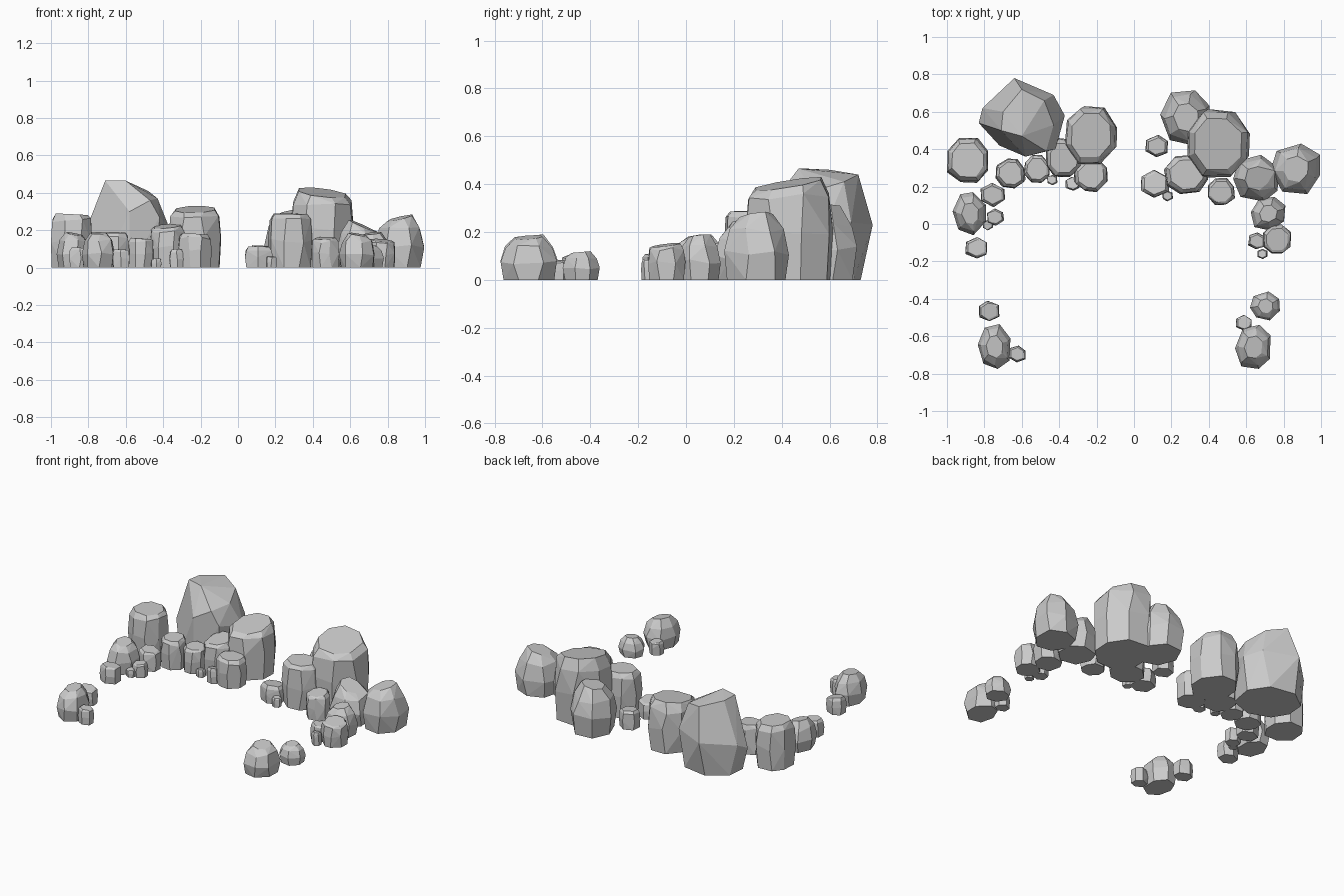
import bpy, bmesh, math, random

if "Cube" in bpy.data.objects:
    bpy.data.objects.remove(bpy.data.objects["Cube"])

random.seed(7)

# Ring profiles: (height fraction, radius fraction)
BLOCK = [(0, .94), (.5, 1.0), (.88, .94), (1, .76)]
PEAK = [(0, .88), (.42, 1.0), (.78, .83), (1, .50)]


def hull_object(name, pts, box=None):
    """Faceted convex stone from points, optionally fitted to (cx, cy, wx, wy, h)."""
    if box:
        cx, cy, wx, wy, h = box
        lo = [min(p[i] for p in pts) for i in range(3)]
        hi = [max(p[i] for p in pts) for i in range(3)]
        f = [[(p[i] - lo[i]) / (hi[i] - lo[i]) for i in range(3)] for p in pts]
        pts = [(cx + (a - .5) * wx, cy + (b - .5) * wy, c * h) for a, b, c in f]
    bm = bmesh.new()
    for p in pts:
        bm.verts.new(p)
    bmesh.ops.convex_hull(bm, input=bm.verts[:])
    bmesh.ops.delete(bm, geom=[v for v in bm.verts if not v.link_faces], context='VERTS')
    bmesh.ops.dissolve_limit(bm, angle_limit=math.radians(4), verts=bm.verts[:], edges=bm.edges[:])
    bmesh.ops.recalc_face_normals(bm, faces=bm.faces[:])
    me = bpy.data.meshes.new(name)
    bm.to_mesh(me)
    bm.free()
    ob = bpy.data.objects.new(name, me)
    bpy.context.collection.objects.link(ob)
    return ob


def rock(name, box, profile, n, square, tilt=(0, 0)):
    """Stack jittered polygon rings; square > 0 pushes the plan towards a chamfered box."""
    pts = []
    start = math.pi / n + random.uniform(-.12, .12)
    wob = [random.uniform(.93, 1.04) for _ in range(n)]
    for k, (zf, rf) in enumerate(profile):
        for i in range(n):
            a = start + 2 * math.pi * i / n + random.uniform(-.1, .1)
            c, s = math.cos(a), math.sin(a)
            r = rf * wob[i] * (1 + square * (1 / max(abs(c), abs(s)) - 1))
            x, y = r * c, r * s
            z = zf
            if k == len(profile) - 1:
                z += tilt[0] * x + tilt[1] * y
            elif k:
                z += random.uniform(-.05, .05)
            pts.append((x, y, z))
    hull_object(name, pts, box)


# Large left boulder with a ridge that slopes down to the right
hull_object("great_boulder", [
    (-.78, .52, 0), (-.77, .64, 0), (-.65, .73, 0), (-.48, .70, 0), (-.40, .58, 0),
    (-.43, .42, 0), (-.58, .37, 0), (-.72, .42, 0),
    (-.83, .54, .16), (-.81, .62, .2), (-.64, .78, .23), (-.43, .69, .24), (-.37, .58, .22),
    (-.42, .40, .27), (-.58, .36, .3),
    (-.71, .50, .465), (-.70, .60, .46), (-.60, .47, .465), (-.60, .72, .44),
    (-.48, .66, .41), (-.43, .53, .37), (-.47, .39, .36)])

# Flat-topped blocks: centre x, centre y, width, depth, height
blocks = [
    (-.89, .34, .22, .24, .29), (-.23, .475, .28, .31, .33), (-.375, .355, .19, .21, .235),
    (-.66, .27, .16, .16, .19), (-.52, .295, .14, .15, .16), (-.23, .26, .18, .18, .185),
    (.452, .432, .335, .365, .43), (.28, .265, .24, .21, .29), (.467, .173, .145, .145, .165),
    (.765, -.08, .15, .155, .155)]
for i, b in enumerate(blocks):
    t = (random.uniform(-.06, .06), random.uniform(-.02, .09))
    rock(f"block_stone_{i + 1}", b, BLOCK, 8, .45, t)

# Tapering stones with narrow tops, then their top tilt in x
peaks = [
    (-.88, .055, .18, .23, .19), (-.748, -.655, .175, .24, .19), (.275, .567, .27, .295, .315),
    (.65, .245, .24, .25, .255), (.863, .295, .265, .27, .285), (.717, .055, .185, .18, .19),
    (.635, -.657, .19, .235, .187), (.70, -.438, .16, .155, .12)]
tilts = [-.1, 0, .1, -.25, .12, .05, -.1, 0]
for i, (b, t) in enumerate(zip(peaks, tilts)):
    rock(f"tapered_stone_{i + 1}", b, PEAK, 7, .15, (t, .06))

# Small stones and pebbles: x, y, width, height
pebbles = [
    (-.33, .215, .075, .10), (-.437, .235, .055, .05), (-.755, .155, .13, .13),
    (-.74, .037, .092, .09), (-.78, -.005, .058, .05), (-.843, -.127, .115, .11),
    (-.775, -.465, .11, .11), (-.625, -.695, .09, .10), (.122, .417, .12, .12),
    (.112, .215, .15, .115), (.18, .15, .058, .06), (.655, -.09, .09, .11),
    (.687, -.16, .055, .085), (.587, -.528, .085, .085)]
for i, (x, y, w, h) in enumerate(pebbles):
    rock(f"small_stone_{i + 1}", (x, y, w, w, h), BLOCK, 6, .2,
         (random.uniform(-.1, .1), random.uniform(-.1, .1)))
